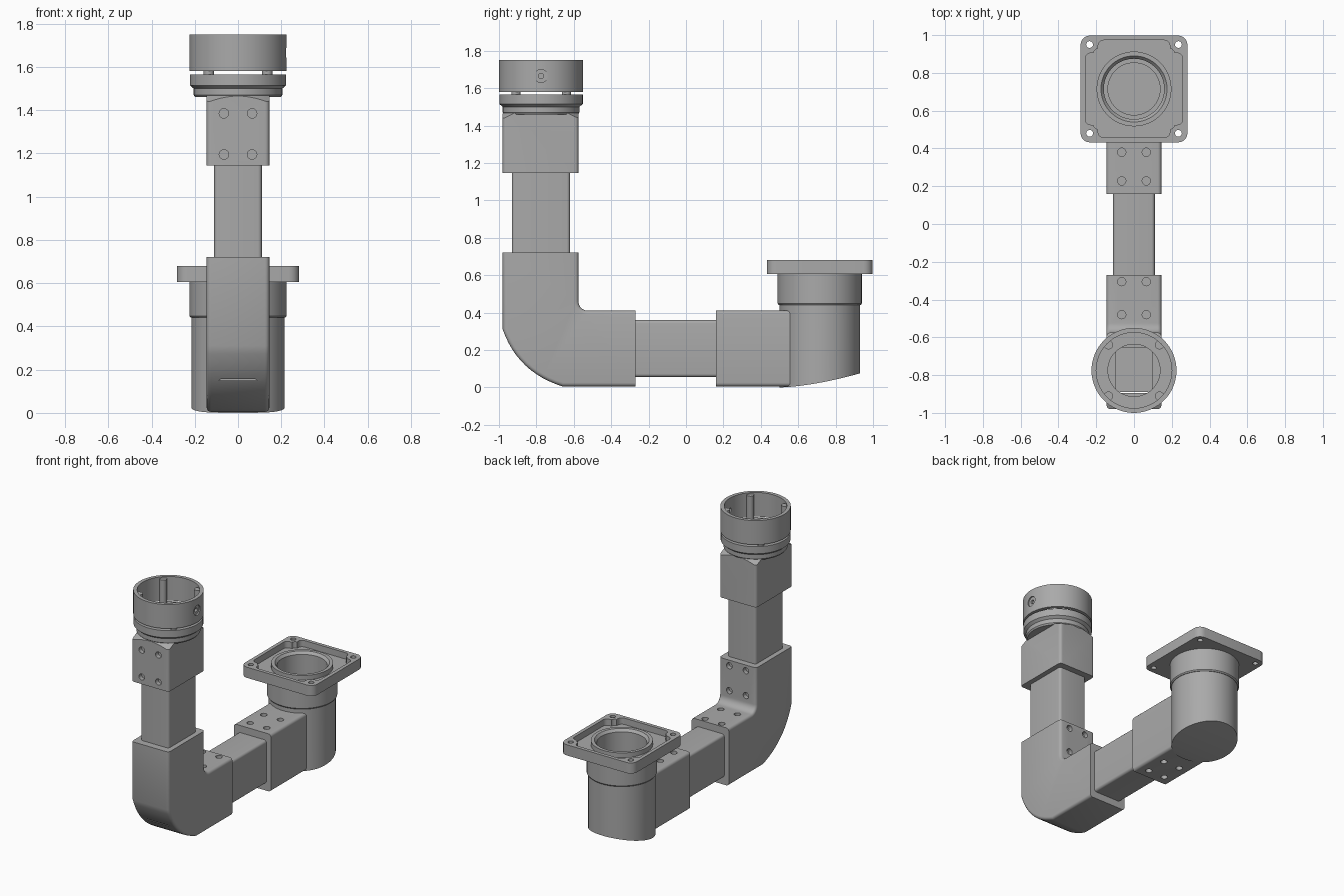
import bpy, bmesh, math
from mathutils import Matrix, Vector

if "Cube" in bpy.data.objects:
    bpy.data.objects.remove(bpy.data.objects["Cube"], do_unlink=True)

grey = bpy.data.materials.new("mid grey")
grey.use_nodes = True
grey.diffuse_color = (0.4, 0.4, 0.4, 1)
grey.node_tree.nodes["Principled BSDF"].inputs["Base Color"].default_value = (0.4, 0.4, 0.4, 1)

COLUMN_Y, DROP_Y = -0.775, 0.715
parts = []


def finish(bm, name, keep=True):
    bmesh.ops.recalc_face_normals(bm, faces=bm.faces)
    mesh = bpy.data.meshes.new(name)
    bm.to_mesh(mesh)
    bm.free()
    obj = bpy.data.objects.new(name, mesh)
    bpy.context.collection.objects.link(obj)
    mesh.materials.append(grey)
    if keep:
        parts.append(obj)
    else:
        obj.hide_render = True
    return obj


def box(name, low, high, axis, radius, keep=True):
    """Box whose edges along one axis are rounded."""
    low, high = Vector(low), Vector(high)
    bm = bmesh.new()
    bmesh.ops.create_cube(bm, size=1)
    for v in bm.verts:
        v.co = (low + high) / 2 + v.co * (high - low)
    edges = [e for e in bm.edges
             if abs((e.verts[0].co - e.verts[1].co).normalized()[axis]) > 0.9]
    bmesh.ops.bevel(bm, geom=edges, offset=radius, segments=5, profile=0.5, affect='EDGES')
    return finish(bm, name, keep)


def lathe(name, y, profile, keep=True, steps=64):
    """Closed profile of (radius, z) turned about a vertical axis."""
    bm = bmesh.new()
    rings = []
    for i in range(steps):
        a = math.tau * i / steps
        rings.append([bm.verts.new((r * math.cos(a), y + r * math.sin(a), z)) for r, z in profile])
    n = len(profile)
    for i in range(steps):
        p, q = rings[i], rings[(i + 1) % steps]
        for j in range(n):
            k = (j + 1) % n
            bm.faces.new((p[j], q[j], q[k], p[k]))
    return finish(bm, name, keep)


def rod(name, centre, axis, radius, depth, keep=True, steps=32):
    """Cylinder centred on a point along a given direction."""
    turn = Vector((0, 0, 1)).rotation_difference(Vector(axis)).to_matrix().to_4x4()
    bm = bmesh.new()
    bmesh.ops.create_cone(bm, cap_ends=True, segments=steps, radius1=radius, radius2=radius,
                          depth=depth, matrix=Matrix.Translation(centre) @ turn)
    return finish(bm, name, keep)


def cut(obj, cutter, operation='DIFFERENCE'):
    mod = obj.modifiers.new("cut", 'BOOLEAN')
    mod.operation, mod.solver, mod.object = operation, 'EXACT', cutter
    bpy.context.view_layer.update()
    graph = bpy.context.evaluated_depsgraph_get()
    mesh = bpy.data.meshes.new_from_object(obj.evaluated_get(graph))
    obj.modifiers.clear()
    obj.data = mesh
    bpy.data.objects.remove(cutter, do_unlink=True)


def screw_holes(obj, axis, points):
    for p in points:
        for side in (-1, 1):
            cut(obj, rod("hole_cutter", (side * 0.065, *p), axis, 0.022, 0.06, False, 20))


def hollow(obj):
    cut(obj, box("bore_cutter", (-0.095, COLUMN_Y - 0.12, 0.15),
                 (0.095, COLUMN_Y + 0.12, 1.6), 2, 0.02, False))


# Elbow: side profile extruded across, long edges rounded
outline = [(-0.98, 0.72), (-0.98, 0.31)]
a, c, b = Vector((-0.98, 0.31)), Vector((-0.9, 0.08)), Vector((-0.66, 0.005))
for i in range(1, 13):
    t = i / 12
    outline.append(tuple(a * (1 - t) ** 2 + c * 2 * t * (1 - t) + b * t * t))
outline += [(-0.27, 0.005), (-0.27, 0.41)]
for i in range(9):
    t = math.pi / 2 * i / 8
    outline.append((-0.525 - 0.05 * math.sin(t), 0.46 - 0.05 * math.cos(t)))
outline.append((-0.575, 0.72))
bm = bmesh.new()
left = bm.faces.new([bm.verts.new((0.145, y, z)) for y, z in outline])
extruded = bmesh.ops.extrude_face_region(bm, geom=[left], use_keep_orig=True)["geom"]
for v in extruded:
    if isinstance(v, bmesh.types.BMVert):
        v.co.x = -0.145
rims = []
for e in bm.edges:
    p, q = e.verts[0].co, e.verts[1].co
    at_end = (p.z > 0.71 and q.z > 0.71) or (p.y > -0.28 and q.y > -0.28)
    if abs(p.x - q.x) < 0.01 and not at_end:
        rims.append(e)
bmesh.ops.bevel(bm, geom=rims, offset=0.02, segments=4, profile=0.5, affect='EDGES')
elbow = finish(bm, "elbow")
hollow(elbow)
screw_holes(elbow, (0, 0, 1), [(-0.305, 0.41), (-0.48, 0.41)])
screw_holes(elbow, (0, 1, 0), [(-0.575, 0.68), (-0.575, 0.505)])

# Straight tubes
upright = box("upright_tube", (-0.11, -0.93, 0.5), (0.11, -0.62, 1.25), 2, 0.018)
hollow(upright)
box("level_tube", (-0.11, -0.35, 0.055), (0.11, 0.25, 0.36), 1, 0.018)

# Upper sleeve with shoulders sloped at the corners
sleeve = box("upper_sleeve", (-0.145, -0.98, 1.145), (0.145, -0.575, 1.47), 2, 0.02)
bm = bmesh.new()
bmesh.ops.create_cone(bm, cap_ends=True, segments=64, radius1=0.8, radius2=0.19, depth=0.4,
                      matrix=Matrix.Translation((0, COLUMN_Y, 1.275)))
cut(sleeve, finish(bm, "shoulder_cutter", False), 'INTERSECT')
hollow(sleeve)
screw_holes(sleeve, (0, 1, 0), [(-0.98, 1.385), (-0.98, 1.195)])

# Stepped collar, top ring and its four posts
lathe("collar", COLUMN_Y, [(0.138, 1.46), (0.198, 1.46), (0.205, 1.47), (0.205, 1.5),
                           (0.223, 1.515), (0.223, 1.565), (0.138, 1.565)])
ring = lathe("top_ring", COLUMN_Y, [(0.2, 1.58), (0.225, 1.58), (0.225, 1.75), (0.2, 1.75)])
cut(ring, rod("counterbore_cutter", (0.235, COLUMN_Y, 1.665), (1, 0, 0), 0.035, 0.04, False))
cut(ring, rod("pin_cutter", (0.21, COLUMN_Y, 1.665), (1, 0, 0), 0.014, 0.1, False))
for x in (-1, 1):
    for y in (-1, 1):
        rod("ring_post", (x * 0.135, COLUMN_Y + y * 0.135, 1.65), (0, 0, 1), 0.024, 0.18, True, 20)

# Socket that joins the level tube to the drop body
socket = box("socket", (-0.145, 0.16, 0.005), (0.145, 0.57, 0.41), 1, 0.02)
screw_holes(socket, (0, 0, 1), [(y, z) for y in (0.228, 0.38) for z in (0.005, 0.41)])

# Drop body: cylinder with a gently curved sloping base
bm = bmesh.new()
N = 64
low, high = [], []
for i in range(N):
    t = math.tau * i / N
    x, y = 0.215 * math.sin(t), DROP_Y - 0.215 * math.cos(t)
    base = 0.075 * ((y - DROP_Y + 0.2151) / 0.43) ** 1.6
    low.append(bm.verts.new((x, y, base)))
    high.append(bm.verts.new((x, y, 0.44)))
for i in range(N):
    k = (i + 1) % N
    bm.faces.new((low[i], low[k], high[k], high[i]))
bm.faces.new(high)
for i in range(N // 2):
    strip = [low[i], low[i + 1], low[(N - i - 1) % N], low[(N - i) % N]]
    bm.faces.new(list(dict.fromkeys(strip)))
drop = finish(bm, "drop_body")
cut(drop, rod("bore_cutter", (0, DROP_Y, 0.35), (0, 0, 1), 0.138, 0.5, False, 64))

# Neck with an inner lip rising through the flange
lathe("neck", DROP_Y, [(0.138, 0.44), (0.219, 0.44), (0.225, 0.448), (0.225, 0.61), (0.198, 0.61),
                       (0.198, 0.668), (0.175, 0.668), (0.16, 0.65), (0.16, 0.5), (0.138, 0.5)])

# Square flange with a cross-shaped recess and corner screw holes
S = 0.283
flange = box("flange", (-S, DROP_Y - S, 0.605), (S, DROP_Y + S, 0.68), 2, 0.05)
for w, d in ((0.258, 0.19), (0.19, 0.258), (0.215, 0.215)):
    cut(flange, box("recess_cutter", (-w, DROP_Y - d, 0.635), (w, DROP_Y + d, 0.75), 2, 0.03, False))
cut(flange, rod("neck_cutter", (0, DROP_Y, 0.65), (0, 0, 1), 0.185, 0.3, False, 64))
for x in (-1, 1):
    for y in (-1, 1):
        cut(flange, rod("corner_cutter", (x * 0.235, DROP_Y + y * 0.235, 0.65),
                        (0, 0, 1), 0.018, 0.3, False, 20))

# Smooth shading with crisp edges
bpy.ops.object.select_all(action='DESELECT')
for obj in parts:
    obj.select_set(True)
bpy.context.view_layer.objects.active = parts[0]
bpy.ops.object.shade_smooth_by_angle(angle=math.radians(30))
